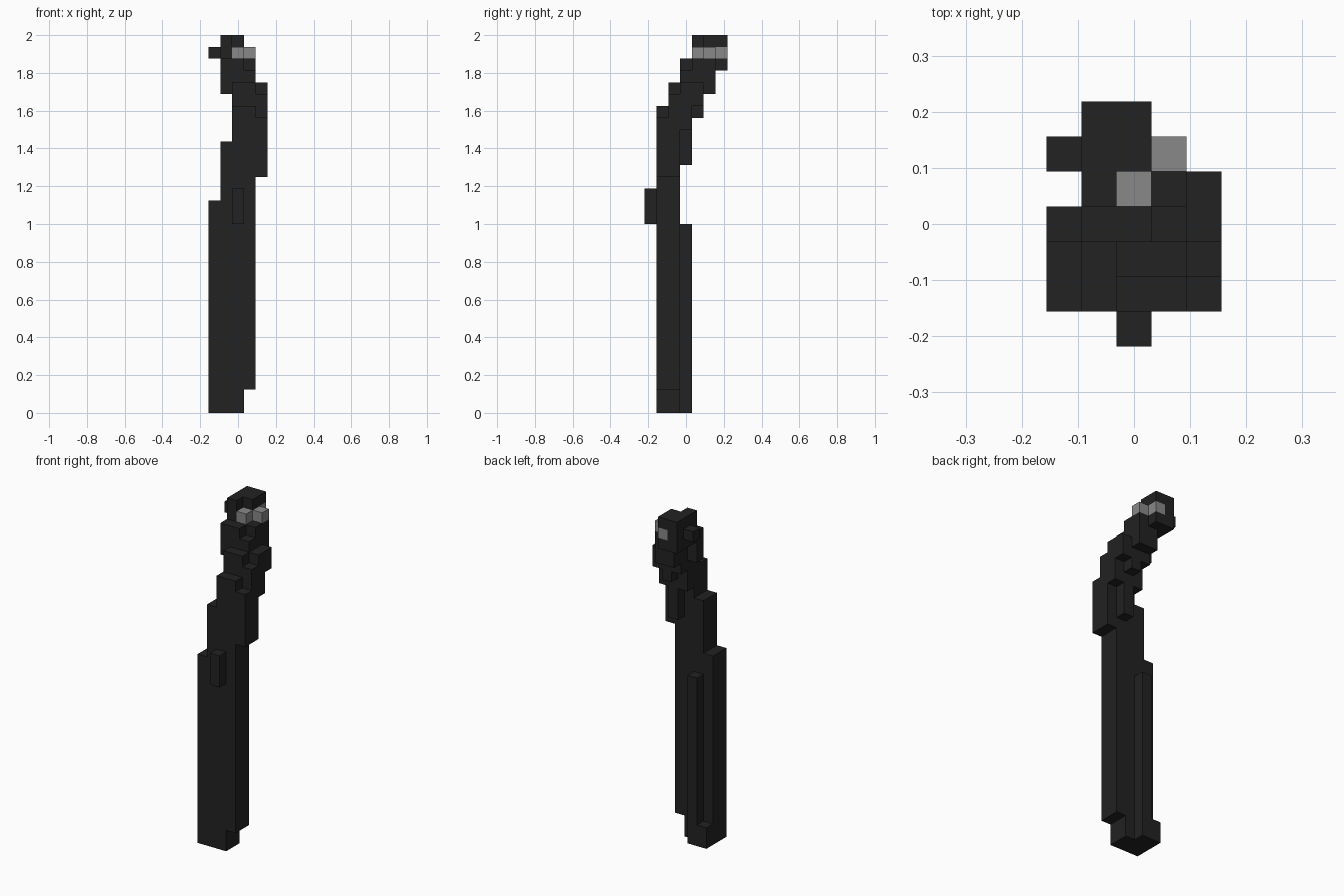
import bpy, bmesh, math
from mathutils import Vector

cube = bpy.data.objects.get("Cube")
if cube:
    bpy.data.objects.remove(cube, do_unlink=True)

CELL = 2 / 32
CENTRE = Vector((2.5, 3.5, 0))


def make_material(name, value):
    m = bpy.data.materials.new(name)
    m.use_nodes = True
    colour = (value, value, value, 1)
    m.diffuse_color = colour
    m.node_tree.nodes["Principled BSDF"].inputs["Base Color"].default_value = colour
    return m


def block(x, y, bottom, top, width=1, depth=1):
    """Grid cells of an upright block."""
    return {(i, j, k) for i in range(x, x + width)
            for j in range(y, y + depth) for k in range(bottom, top)}


def build(name, material, cells, filled):
    """Skin the cells with outward faces, leaving out any hidden inside."""
    bm = bmesh.new()
    for cell in cells:
        mid = Vector(cell) + Vector((0.5, 0.5, 0.5))
        for axis in range(3):
            for sign in (-1, 1):
                n = Vector()
                n[axis] = sign
                if tuple(int(c + d) for c, d in zip(cell, n)) in filled:
                    continue
                u = Vector()
                u[(axis + 1) % 3] = 0.5
                v = n.cross(u)
                ring = (mid + n / 2 - u - v, mid + n / 2 + u - v,
                        mid + n / 2 + u + v, mid + n / 2 - u + v)
                bm.faces.new([bm.verts.new((p - CENTRE) * CELL) for p in ring])
    bmesh.ops.remove_doubles(bm, verts=bm.verts, dist=1e-4)
    bmesh.ops.dissolve_limit(bm, angle_limit=math.radians(1),
                             verts=bm.verts, edges=bm.edges)
    mesh = bpy.data.meshes.new(name)
    bm.to_mesh(mesh)
    bm.free()
    mesh.materials.append(material)
    bpy.context.collection.objects.link(bpy.data.objects.new(name, mesh))


charcoal = make_material("charcoal", 0.016)
grey = make_material("grey", 0.25)
dark_parts = {}

# Trunk: upright boards side by side, rising towards the left
trunk = block(2, 2, 26, 28, width=2) | block(4, 2, 25, 27)
for x, top in enumerate((18, 23, 26, 26, 25)):
    bottom = {3: 2, 4: 20}.get(x, 0)
    trunk |= block(x, 1, bottom, top, depth=2)
dark_parts["trunk"] = trunk

# Ridge up the back with a small heel, and a nub on the front
dark_parts["back_ridge"] = block(1, 3, 0, 16)
dark_parts["heel"] = block(0, 3, 0, 2)
dark_parts["front_nub"] = block(2, 0, 16, 19)

# Neck: stepped layers leaning back, lowest at the fourth column
neck = block(2, 5, 27, 30, width=2)
for x in range(1, 5):
    neck |= block(x, 3, 21 + 3 * abs(3 - x), min(30, 32 - x))
for x in range(2, 5):
    neck |= block(x, 4, 25 + abs(3 - x), min(30, 36 - 2 * x))
dark_parts["neck"] = neck

# Eyes run diagonally round the left of the head
eyes = {
    "front_eye": block(2, 4, 30, 31),
    "left_eye": block(3, 5, 30, 31),
    "back_eye": block(2, 6, 30, 31),
}

# Head: a block with its front left corner and the eye sockets cut out
head = block(1, 4, 29, 32, width=2, depth=3) - block(2, 4, 29, 32)
dark_parts["head"] = head.difference(neck, *eyes.values())
dark_parts["right_ear"] = block(0, 5, 30, 31)

filled = set().union(*dark_parts.values(), *eyes.values())
for name, cells in dark_parts.items():
    build(name, charcoal, cells, filled)
for name, cells in eyes.items():
    build(name, grey, cells, filled)
